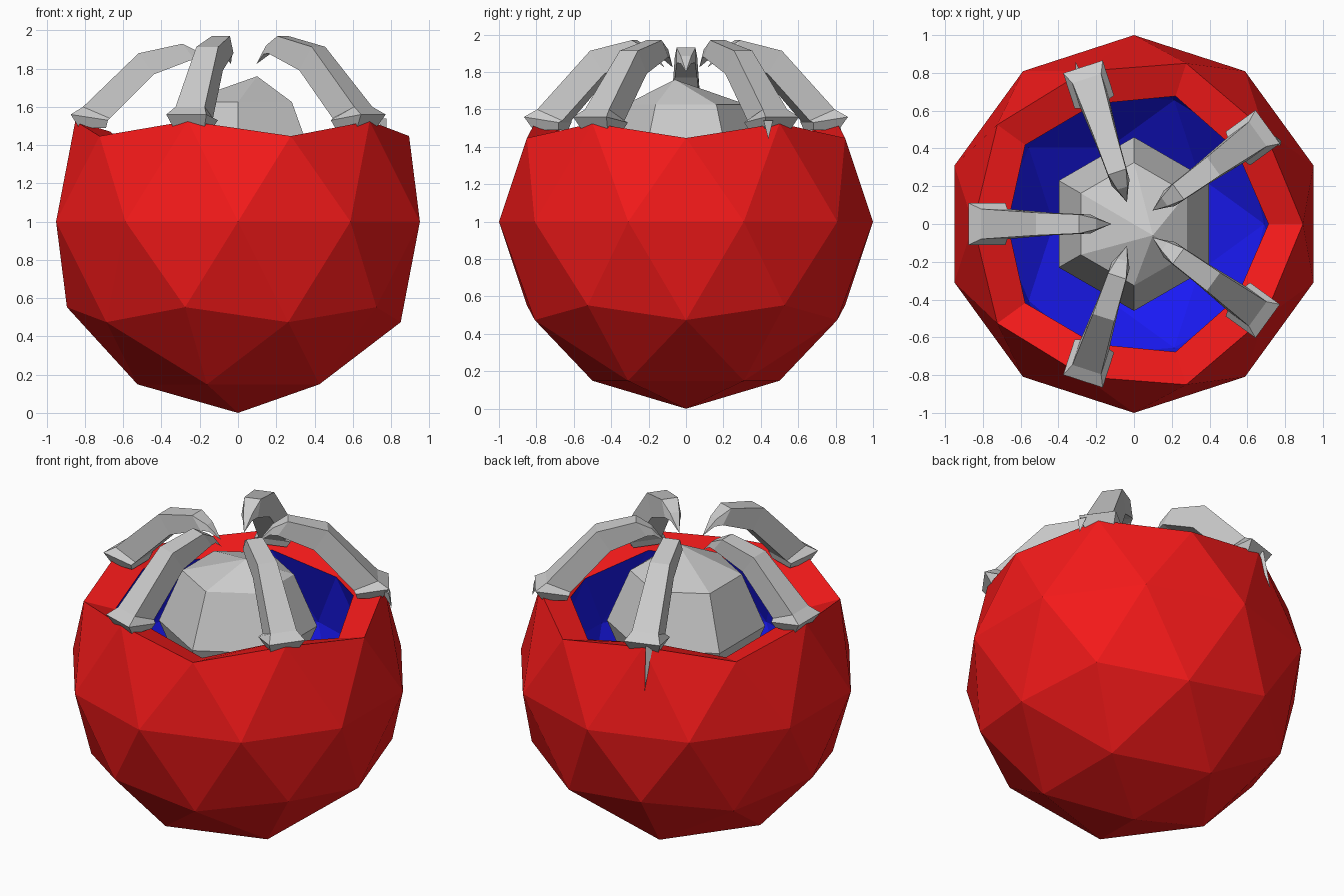
import bpy, bmesh
from math import radians, cos, sin
from mathutils import Vector, Matrix

if "Cube" in bpy.data.objects:
    bpy.data.objects.remove(bpy.data.objects["Cube"])


def material(name, colour):
    m = bpy.data.materials.new(name)
    m.diffuse_color = colour
    m.use_nodes = True
    m.node_tree.nodes["Principled BSDF"].inputs["Base Color"].default_value = m.diffuse_color
    return m


def finish(bm, name):
    bmesh.ops.recalc_face_normals(bm, faces=bm.faces)
    mesh = bpy.data.meshes.new(name)
    bm.to_mesh(mesh)
    bm.free()
    ob = bpy.data.objects.new(name, mesh)
    bpy.context.collection.objects.link(ob)
    return ob


# Red shell: faceted ball with its cap removed, thickened inward, blue lining
bm = bmesh.new()
bmesh.ops.create_icosphere(bm, subdivisions=2, radius=1,
                           matrix=Matrix.Translation((0, 0, 1)))
bmesh.ops.delete(bm, geom=[v for v in bm.verts if v.co.z > 1.7], context='VERTS')
bm.normal_update()
mesh = bpy.data.meshes.new("shell")
bm.to_mesh(mesh)
bm.free()
shell = bpy.data.objects.new("shell", mesh)
bpy.context.collection.objects.link(shell)
mesh.materials.append(material("red", (0.9, 0.01, 0.01, 1)))
mesh.materials.append(material("blue", (0.01, 0.01, 0.9, 1)))
solid = shell.modifiers.new("thickness", 'SOLIDIFY')
solid.thickness = 0.19
solid.offset = -1
solid.material_offset = 1
solid.material_offset_rim = 0

# Grey core: six-sided ball with its top point pulled off centre
bm = bmesh.new()
bmesh.ops.create_uvsphere(bm, u_segments=6, v_segments=4, radius=0.46,
                          matrix=Matrix.Translation((0, 0, 1.3))
                          @ Matrix.Rotation(radians(30), 4, 'Z'))
# put ring corners on the y axis
ring = max(bm.verts, key=lambda v: v.co.y)
if abs(ring.co.x) > 0.05:
    bmesh.ops.rotate(bm, verts=bm.verts, cent=(0, 0, 0),
                     matrix=Matrix.Rotation(radians(30), 3, 'Z'))
top = max(bm.verts, key=lambda v: v.co.z)
top.co = (0.1, -0.06, 1.76)
finish(bm, "core")

# Claw sections: outer radius, outer z, inner radius, inner z, half width
SECTIONS = [
    (0.83, 1.49, 0.69, 1.49, 0.085),
    (0.875, 1.56, 0.68, 1.53, 0.11),
    (0.81, 1.60, 0.67, 1.54, 0.08),
    (0.52, 1.88, 0.44, 1.77, 0.06),
    (0.29, 1.93, 0.23, 1.85, 0.05),
    (0.20, 1.885, 0.185, 1.845, 0.028),
]


def claw(name, angle, lift):
    a = radians(angle)
    out, side = Vector((cos(a), sin(a), 0)), Vector((-sin(a), cos(a), 0))

    def point(r, w, z):
        z += lift * max(0, min(1, (z - 1.6) / 0.33))
        return bm.verts.new(out * r + side * w + Vector((0, 0, z)))

    bm = bmesh.new()
    rings = [[point(ro, -w, zo), point(ro, w, zo), point(ri, w, zi), point(ri, -w, zi)]
             for ro, zo, ri, zi, w in SECTIONS]
    bm.faces.new(rings[0])
    for lo, hi in zip(rings, rings[1:]):
        for i in range(4):
            j = (i + 1) % 4
            bm.faces.new((lo[i], lo[j], hi[j], hi[i]))
    tip = point(0.12, 0, 1.80)
    for i in range(4):
        bm.faces.new((rings[-1][i], rings[-1][(i + 1) % 4], tip))
    finish(bm, name)


for i, (angle, lift) in enumerate([(180, 0), (108, 0.04), (36, 0.04),
                                   (-36, 0.04), (-108, 0.04)]):
    claw(f"claw_{i + 1}", angle, lift)


# Thin spikes hanging below two of the feet
def spike(name, start, end, size):
    bm = bmesh.new()
    x, y, z = start
    base = [bm.verts.new((x + dx * size, y + dy * size, z))
            for dx, dy in ((-1, -1), (1, -1), (0, 1))]
    bm.faces.new(base)
    tip = bm.verts.new(end)
    for i in range(3):
        bm.faces.new((base[i], base[(i + 1) % 3], tip))
    finish(bm, name)


spike("long_spike", (-0.29, 0.80, 1.54), (-0.31, 0.86, 1.28), 0.022)
spike("short_spike", (0.75, 0.44, 1.54), (0.78, 0.44, 1.44), 0.025)
